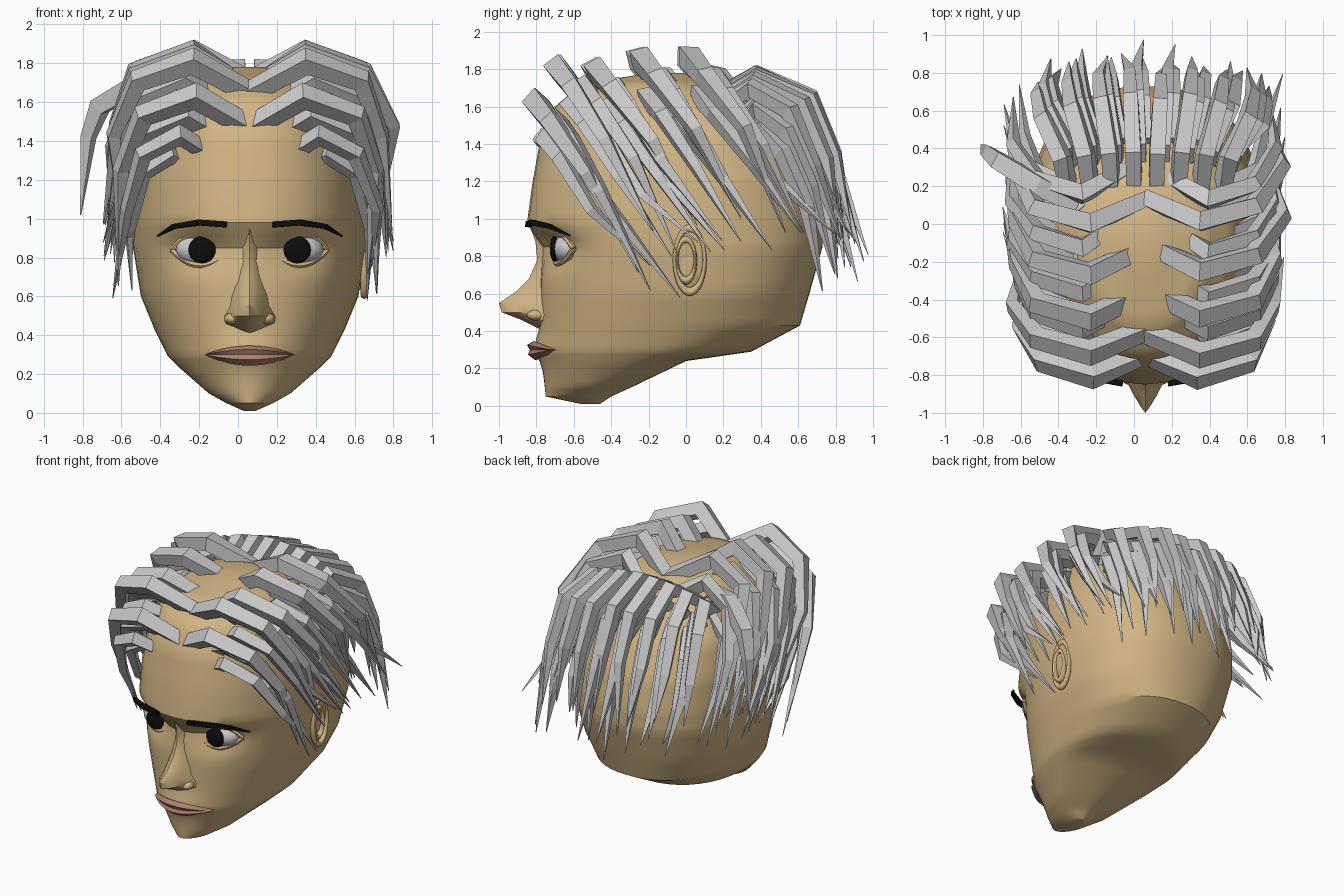
import bpy, bmesh, math, random
from mathutils import Vector

if "Cube" in bpy.data.objects:
    bpy.data.objects.remove(bpy.data.objects["Cube"])

random.seed(7)
CX = 0.06                        # face centre line
CORE = Vector((CX, 0, 0.9))


def material(name, rgb):
    m = bpy.data.materials.new(name)
    m.diffuse_color = (*rgb, 1)
    m.use_nodes = True
    m.node_tree.nodes["Principled BSDF"].inputs["Base Color"].default_value = m.diffuse_color
    return m


SKIN = material("skin", (0.64, 0.46, 0.23))
LIP = material("lip", (0.42, 0.22, 0.16))
BLACK = material("black", (0.004, 0.004, 0.004))
WHITE = material("white", (0.75, 0.75, 0.75))


def loft(bm, rings):
    """Skin a list of closed point rings and cap both ends."""
    vr = [[bm.verts.new(p) for p in r] for r in rings]
    n = len(rings[0])
    for a, b in zip(vr, vr[1:]):
        for i in range(n):
            bm.faces.new((a[i], a[(i + 1) % n], b[(i + 1) % n], b[i]))
    bm.faces.new(vr[0][::-1])
    bm.faces.new(vr[-1])


def tube(bm, pts, radii, sides=4):
    """Tapered bar along a path, with its thickness pointing out of the head."""
    pts = [Vector(p) for p in pts]
    rings = []
    for i, (p, r) in enumerate(zip(pts, radii)):
        t = (pts[min(i + 1, len(pts) - 1)] - pts[max(i - 1, 0)]).normalized()
        out = p - CORE
        out = (out - t * out.dot(t)).normalized()
        side = t.cross(out)
        angs = [2 * math.pi * (k + 0.5) / sides for k in range(sides)]
        rings.append([p + 1.3 * r * (side * math.cos(a) + out * math.sin(a)) for a in angs])
    loft(bm, rings)


def finish(bm, name, mat=None, smooth=None):
    bmesh.ops.recalc_face_normals(bm, faces=bm.faces)
    me = bpy.data.meshes.new(name)
    bm.to_mesh(me)
    bm.free()
    ob = bpy.data.objects.new(name, me)
    bpy.context.collection.objects.link(ob)
    if mat:
        me.materials.append(mat)
    if smooth:
        me.shade_smooth()
        me.set_sharp_from_angle(angle=math.radians(smooth))
    return ob


# Head: z, front y, back y, widest y, half width, roundness
LEVELS = [
    (0.01, -0.56, -0.46, -0.50, 0.03, 2), (0.05, -0.75, -0.40, -0.55, 0.12, 1.8),
    (0.10, -0.755, -0.29, -0.48, 0.21, 1.8), (0.24, -0.77, 0.0, -0.25, 0.37, 2),
    (0.29, -0.78, 0.35, -0.15, 0.42, 2.1), (0.43, -0.78, 0.61, 0.0, 0.49, 2.2),
    (0.60, -0.78, 0.66, 0.08, 0.56, 2.2), (0.85, -0.78, 0.73, 0.1, 0.60, 2.3),
    (0.98, -0.85, 0.73, 0.1, 0.60, 2.3), (1.20, -0.82, 0.69, 0.1, 0.59, 2.3),
    (1.42, -0.78, 0.58, 0.08, 0.55, 2.3), (1.60, -0.70, 0.42, 0.0, 0.46, 2.2),
    (1.72, -0.55, 0.22, -0.1, 0.32, 2.1), (1.78, -0.2, 0.02, -0.1, 0.10, 2)]
rings = []
for a, b in zip(LEVELS, LEVELS[1:] + LEVELS[-1:]):
    for k in range(4 if a is not b else 1):
        z, f, bk, yc, hw, e = [u + (v - u) * k / 4 for u, v in zip(a, b)]
        ring = []
        for i in range(48):
            t = 2 * math.pi * i / 48
            c, s = math.cos(t), math.sin(t)
            x = hw * math.copysign(abs(c) ** (2 / e), c)
            y = yc + ((yc - f) if s < 0 else (bk - yc)) * math.copysign(abs(s) ** (2 / e), s)
            if s < 0:            # eye sockets and mouth mound
                y += 0.08 * math.exp(-((abs(x) - 0.25) / 0.15) ** 2 - ((z - 0.84) / 0.09) ** 2)
                y -= 0.03 * math.exp(-(x / 0.2) ** 2 - ((z - 0.31) / 0.08) ** 2)
            ring.append((CX + x, y, z))
        rings.append(ring)
bm = bmesh.new()
loft(bm, rings)
finish(bm, "head", SKIN, 30)

# Nose: z, ridge y, half width
bm = bmesh.new()
rings = []
for z, tip, hw in [(0.97, -0.84, 0.05), (0.88, -0.805, 0.05), (0.78, -0.795, 0.06), (0.68, -0.84, 0.07),
                   (0.61, -0.91, 0.085), (0.55, -1.0, 0.085), (0.50, -0.985, 0.11), (0.46, -0.88, 0.12),
                   (0.41, -0.78, 0.05)]:
    us = [i / 5 for i in range(-5, 6)]
    rings.append([(CX + u * hw * 1.4, -0.7 + (tip + 0.7) * (1 - abs(u) ** 1.4), z) for u in us])
loft(bm, rings)
finish(bm, "nose", SKIN, 40)

# Lips
bm = bmesh.new()
rings = []
for i in range(-6, 7):
    u = i / 6
    w, x, y = 1 - u * u + 0.03, CX + 0.23 * u, -0.85 + 0.12 * u * u
    rings.append([(x, y + 0.035, 0.30 + 0.045 * w), (x, y, 0.30 + 0.025 * w), (x, y + 0.015, 0.30),
                  (x, y + 0.005, 0.30 - 0.025 * w), (x, y + 0.045, 0.30 - 0.055 * w), (x, y + 0.12, 0.30)])
loft(bm, rings)
finish(bm, "lips", LIP, 40)


def ball(name, loc, scale, mat):
    bpy.ops.mesh.primitive_uv_sphere_add(segments=24, ring_count=12, radius=1, location=loc)
    ob = bpy.context.object
    ob.name, ob.scale = name, scale
    ob.data.materials.append(mat)
    ob.data.shade_smooth()


for s, side in ((1, "left"), (-1, "right")):
    # Eyes, nostril wings
    ball(side + "_eye", (CX + s * 0.25, -0.62, 0.84), (0.13, 0.095, 0.085), WHITE)
    ball(side + "_pupil", (CX + s * 0.245, -0.702, 0.84), (0.07, 0.026, 0.07), BLACK)
    ball(side + "_nostril", (CX + s * 0.09, -0.80, 0.485), (0.04, 0.05, 0.03), SKIN)
    # Eyelids
    bm = bmesh.new()
    for h in (0.09, -0.08):
        tube(bm, [(CX + s * (0.25 + 0.15 * u), -0.685 + 0.05 * u + 0.035 * u * u, 0.84 + h * (1 - u * u))
                  for u in [i / 5 for i in range(-5, 6)]], [0.012] * 11, 6)
    finish(bm, side + "_eyelids", SKIN, 50)
    # Eyebrows
    bm = bmesh.new()
    tube(bm, [(CX + s * x, y, z) for x, y, z in
              [(0.12, -0.845, 0.97), (0.26, -0.82, 0.98), (0.39, -0.73, 0.96), (0.475, -0.62, 0.91)]],
         [0.016, 0.016, 0.013, 0.004])
    finish(bm, side + "_eyebrow", BLACK)

# Ear, on one side only: outer rim, inner fold, bowl
for name, sy, sz, x, dy, r in [("ear_rim", 0.08, 0.17, 0.65, 0.02, 0.14),
                               ("ear_fold", 0.05, 0.11, 0.645, 0.0, 0.2)]:
    bpy.ops.mesh.primitive_torus_add(major_segments=28, minor_segments=8, major_radius=1, minor_radius=r,
                                     location=(x, dy, 0.78), rotation=(0, math.radians(90), 0))
    ob = bpy.context.object
    ob.name, ob.scale = name, (sz, sy, 0.14)
    ob.data.materials.append(SKIN)
    ob.data.shade_smooth()
ball("ear_bowl", (0.61, 0.02, 0.78), (0.04, 0.08, 0.165), SKIN)


def jit(a):
    return random.uniform(-a, a)


# Side locks: rows of peaks (y, z), swept out from the parting and back down to a point
WIDTHS = [0.045, 0.055, 0.048, 0.034, 0.002]
ROWS = [(-0.82, 1.69), (-0.70, 1.87), (-0.51, 1.86), (-0.27, 1.92), (0.0, 1.93)]
for s, side in ((1, "left"), (-1, "right")):
    bm = bmesh.new()
    for py, pz in ROWS:
        w = 1.05 if pz > 1.8 else 1.0
        for k, dy in enumerate((0, 0.12, 0.05, 0.18)):
            y, z = py + dy + jit(0.02), pz - 0.10 * k
            start = 0.1 * k + (0.04 if -0.6 < py < -0.1 else 0)
            peak = 0.28 + 0.04 * k
            path = [(start, y + 0.14, z - 0.22 + 0.03 * k), (peak, y + 0.02, z - 0.06),
                    (max(0.55, peak + 0.1), y + 0.10, z - 0.16),
                    (0.67 - 0.015 * k + jit(0.03), y + 0.29 + jit(0.03), z - 0.44),
                    (0.66 + jit(0.06), y + 0.57 + jit(0.05), z - 0.95 + jit(0.1) + 0.06 * k)]
            tube(bm, [(CX + s * dx * w, yy, zz) for dx, yy, zz in path],
                 [r * (1 - 0.1 * k) for r in WIDTHS])
    if s < 0:                    # stray lock flaring outward
        tube(bm, [(-0.3, 0.1, 1.68), (-0.5, 0.2, 1.70), (-0.71, 0.33, 1.58), (-0.77, 0.38, 1.42),
                  (-0.81, 0.42, 1.02)], WIDTHS)
    finish(bm, side + "_hair_locks")

# Back locks: fanned layers falling from the crown
bm = bmesh.new()
for layer in range(3):
    for i in range(8):
        u = (i - 3.5) / 3.5 + 0.06 * layer
        low = 0.10 * layer
        x, drop, back = 0.40 * u, 0.08 * u * u + low, -0.10 * u * u + jit(0.03)
        path = [(x, 0.16 + low, 1.66 - drop), (x * 1.1, 0.38 + back * 0.3 + low * 0.4, 1.78 - drop),
                (x * 1.35, 0.67 + back, 1.66 - drop), (x * 1.42, 0.80 + back, 1.36 - drop),
                (x * 1.40 + jit(0.05), 0.91 + back + jit(0.06), 0.95 - 0.8 * drop + jit(0.13))]
        tube(bm, [(CX + a, b, c) for a, b, c in path], [0.04, 0.045, 0.042, 0.032, 0.002])
finish(bm, "back_hair_locks")
